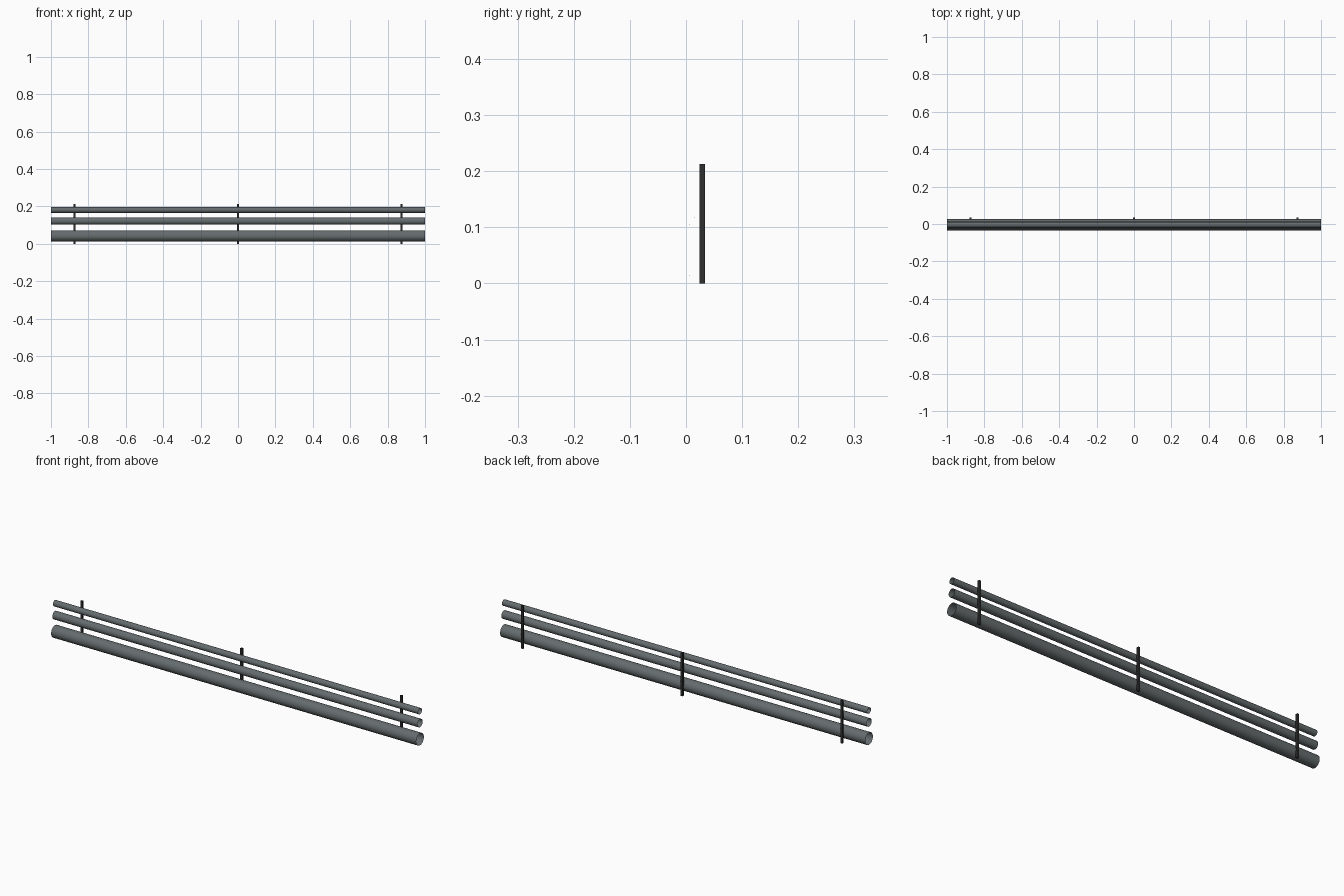
import bpy

cube = bpy.data.objects.get("Cube")
if cube:
    bpy.data.objects.remove(cube, do_unlink=True)


def make_material(name, rgb):
    mat = bpy.data.materials.new(name)
    mat.use_nodes = True
    color = (*rgb, 1.0)
    mat.diffuse_color = color
    mat.node_tree.nodes["Principled BSDF"].inputs["Base Color"].default_value = color
    return mat


pipe_grey = make_material("pipe grey", (0.13, 0.15, 0.155))
bracket_black = make_material("bracket black", (0.03, 0.03, 0.03))


def add_pipe(name, radius, z):
    """Open-ended thin tube running along x."""
    bpy.ops.mesh.primitive_cylinder_add(
        vertices=32, radius=radius, depth=2, end_fill_type='NOTHING',
        location=(0, -0.004, z), rotation=(0, 1.5708, 0))
    pipe = bpy.context.object
    pipe.name = name
    pipe.data.materials.append(pipe_grey)
    bpy.ops.object.transform_apply(location=False, rotation=True, scale=True)
    bpy.ops.object.shade_smooth()


def add_bracket(name, x):
    """Upright square bar behind the pipes."""
    height = 0.213
    bpy.ops.mesh.primitive_cube_add(size=1, location=(x, 0.029, height / 2))
    bar = bpy.context.object
    bar.name = name
    bar.dimensions = (0.011, 0.01, height)
    bar.data.materials.append(bracket_black)
    bpy.ops.object.transform_apply(location=False, rotation=False, scale=True)


# Three pipes, thickest at the bottom
add_pipe("lower_pipe", 0.03, 0.042)
add_pipe("middle_pipe", 0.02, 0.122)
add_pipe("upper_pipe", 0.015, 0.181)

# Three upright brackets
for label, x in (("right", -0.875), ("centre", 0), ("left", 0.875)):
    add_bracket(label + "_bracket", x)
